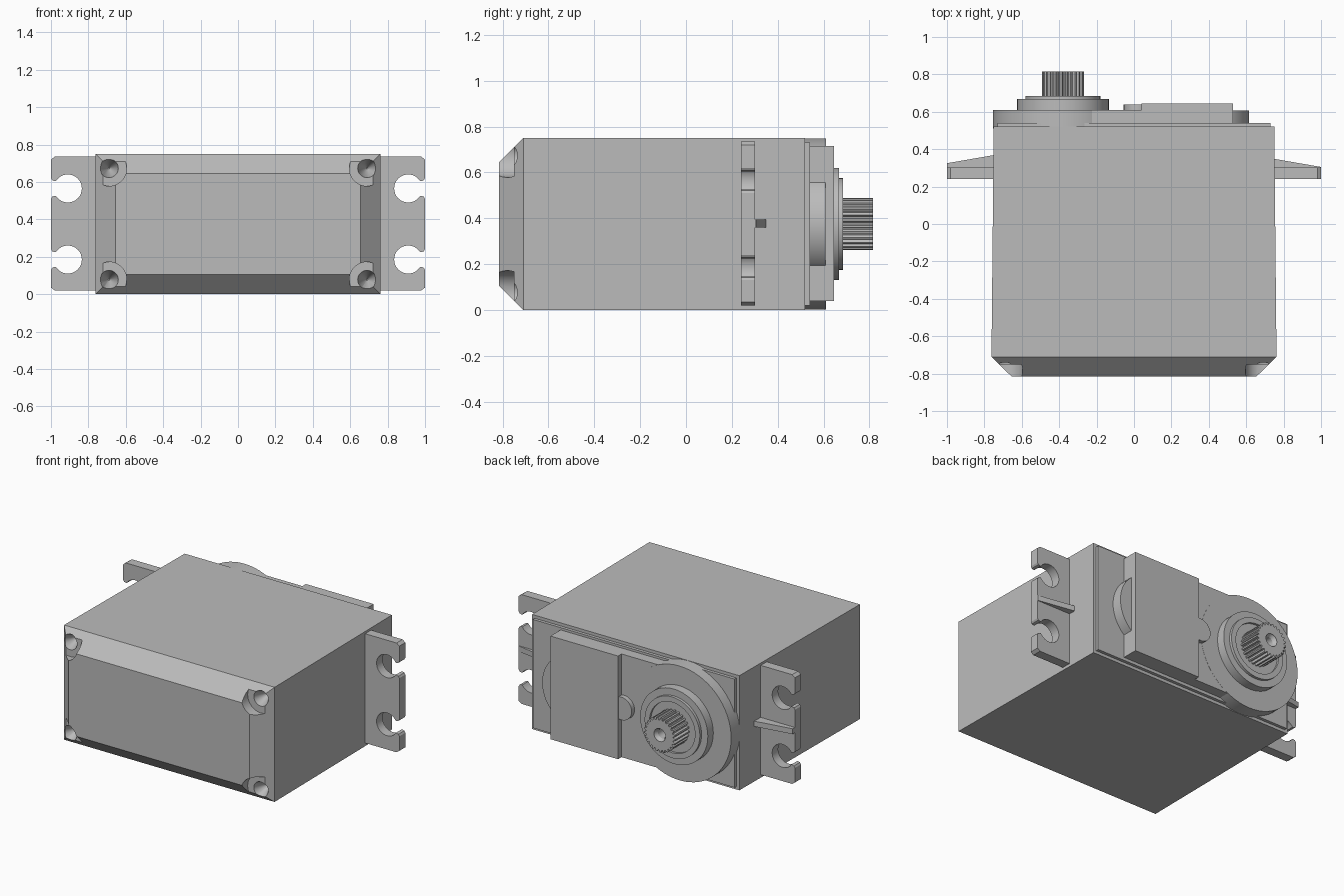
import bpy, bmesh
from math import sin, cos, pi, asin, radians

cube = bpy.data.objects.get("Cube")
if cube:
    bpy.data.objects.remove(cube, do_unlink=True)

grey = bpy.data.materials.new("grey_plastic")
grey.use_nodes = True
grey.diffuse_color = (0.5, 0.5, 0.5, 1)
grey.node_tree.nodes["Principled BSDF"].inputs["Base Color"].default_value = (0.5, 0.5, 0.5, 1)

AXIS_X, MID_Z = -0.38, 0.375


def loft(name, rings, loop=False):
    """Skin a list of equal-length point rings; cap the ends unless looped."""
    bm = bmesh.new()
    rows = [[bm.verts.new(p) for p in ring] for ring in rings]
    n = len(rows[0])
    for a, b in zip(rows, rows[1:]):
        for i in range(n):
            j = (i + 1) % n
            bm.faces.new((a[i], a[j], b[j], b[i]))
    bm.faces.new(rows[0])
    bm.faces.new(rows[-1])
    bmesh.ops.recalc_face_normals(bm, faces=bm.faces)
    mesh = bpy.data.meshes.new(name)
    bm.to_mesh(mesh)
    bm.free()
    mesh.materials.append(grey)
    obj = bpy.data.objects.new(name, mesh)
    bpy.context.collection.objects.link(obj)
    return obj


def prism(name, outline, y0, y1):
    """Extrude an (x, z) outline along y."""
    return loft(name, [[(x, y, z) for x, z in outline] for y in (y0, y1)])


def rect(x0, x1, z0, z1):
    return [(x0, z0), (x1, z0), (x1, z1), (x0, z1)]


def arc(cx, cz, r, a0, a1, n):
    return [(cx + r * cos(a0 + (a1 - a0) * i / n), cz + r * sin(a0 + (a1 - a0) * i / n))
            for i in range(n + 1)]


def circle(cx, cz, r, n=48):
    return arc(cx, cz, r, 0, 2 * pi, n)[:-1]


def turned(name, cx, cz, profile, n=48):
    """Round part along y from (radius, y) steps."""
    return loft(name, [[(x, y, z) for x, z in circle(cx, cz, r, n)] for r, y in profile])


def cut(obj, cutters):
    for c in cutters:
        mod = obj.modifiers.new("cut", "BOOLEAN")
        mod.operation, mod.solver, mod.object = "DIFFERENCE", "EXACT", c
    bpy.context.view_layer.update()
    deps = bpy.context.evaluated_depsgraph_get()
    mesh = bpy.data.meshes.new_from_object(obj.evaluated_get(deps))
    obj.modifiers.clear()
    obj.data = mesh
    for c in cutters:
        bpy.data.objects.remove(c, do_unlink=True)


parts = []

# Case with a bevelled front and slight taper
sections = [(-0.815, 0.655, 0.105), (-0.71, 0.762, 0), (0.52, 0.75, 0)]
case = loft("case", [[(x, y, z) for x, z in rect(-w, w, m, 0.75 - m)] for y, w, m in sections])

# Corner screw recesses with conical pits
cutters = []
for sx in (-1, 1):
    for z in (0.077, 0.673):
        cutters.append(turned("screw_recess", sx * 0.69, z,
                              [(0.095, -0.9), (0.095, -0.75)], 32))
        cutters.append(turned("screw_pit", sx * 0.69, z,
                              [(0.05, -0.8), (0.05, -0.745), (0.004, -0.66)], 32))
cut(case, cutters)
parts.append(case)

# Back lid, box housing and gear dome
parts.append(prism("lid_plate", rect(-0.73, 0.73, 0.02, 0.73), 0.51, 0.54))
parts.append(prism("motor_housing", rect(0.04, 0.53, 0.04, 0.715), 0.53, 0.645))
parts.append(prism("housing_bridge", rect(-0.3, 0.05, 0.04, 0.715), 0.53, 0.609))
parts.append(turned("gear_dome", AXIS_X, MID_Z, [(0.374, 0.51), (0.374, 0.61)], 64))
parts.append(prism("end_bulge", arc(0.377, MID_Z, 0.238, -0.95, 0.95, 20), 0.53, 0.608))
parts.append(turned("pin_boss", 0.02, MID_Z, [(0.075, 0.58), (0.075, 0.64)], 32))

# Stepped bearing collar
parts.append(turned("bearing_collar", AXIS_X, MID_Z,
                    [(0.245, 0.6), (0.245, 0.667), (0.2, 0.667), (0.2, 0.685),
                     (0.165, 0.685), (0.165, 0.67)]))

# Splined output shaft with a centre hole
teeth, spline = 25, []
for i in range(teeth):
    for f, r in ((0, 0.098), (0.25, 0.098), (0.45, 0.113), (0.8, 0.113)):
        a = 2 * pi * (i + f) / teeth
        spline.append((AXIS_X + r * cos(a), MID_Z + r * sin(a)))
shaft = prism("output_shaft", spline, 0.65, 0.815)
cut(shaft, [turned("shaft_hole", AXIS_X, MID_Z,
                   [(0.042, 0.85), (0.042, 0.81), (0.03, 0.79), (0.03, 0.7)], 24)])
parts.append(shaft)

# Mounting ears with open screw slots and a tapered rib
half = asin(0.04 / 0.075)
for side, sx, rise in (("left", 1, 0), ("right", -1, 0.02)):
    outline = [(0.74, 0.02), (0.98, 0.02), (1, 0.035)]
    for z in (0.185, 0.565):
        outline += [(1, z - 0.055), (0.993, z - 0.044), (0.983, z - 0.04)]
        outline += arc(0.91, z, 0.075, 2 * pi - half, half, 28)
        outline += [(0.983, z + 0.04), (0.993, z + 0.044), (1, z + 0.055)]
    outline += [(1, 0.72), (0.98, 0.735), (0.74, 0.735)]
    parts.append(prism(side + "_ear", [(sx * x, z) for x, z in outline], 0.24, 0.302))
    rib = [(0.74, 0.29), (1, 0.29), (1, 0.305 + rise), (0.74, 0.35 + rise)]
    parts.append(loft(side + "_ear_rib", [[(sx * x, y, z) for x, y in rib] for z in (0.36, 0.395)]))

# Smooth curves, keep edges sharp
bpy.ops.object.select_all(action="DESELECT")
for p in parts:
    p.select_set(True)
bpy.context.view_layer.objects.active = parts[0]
bpy.ops.object.shade_smooth_by_angle(angle=radians(30))
